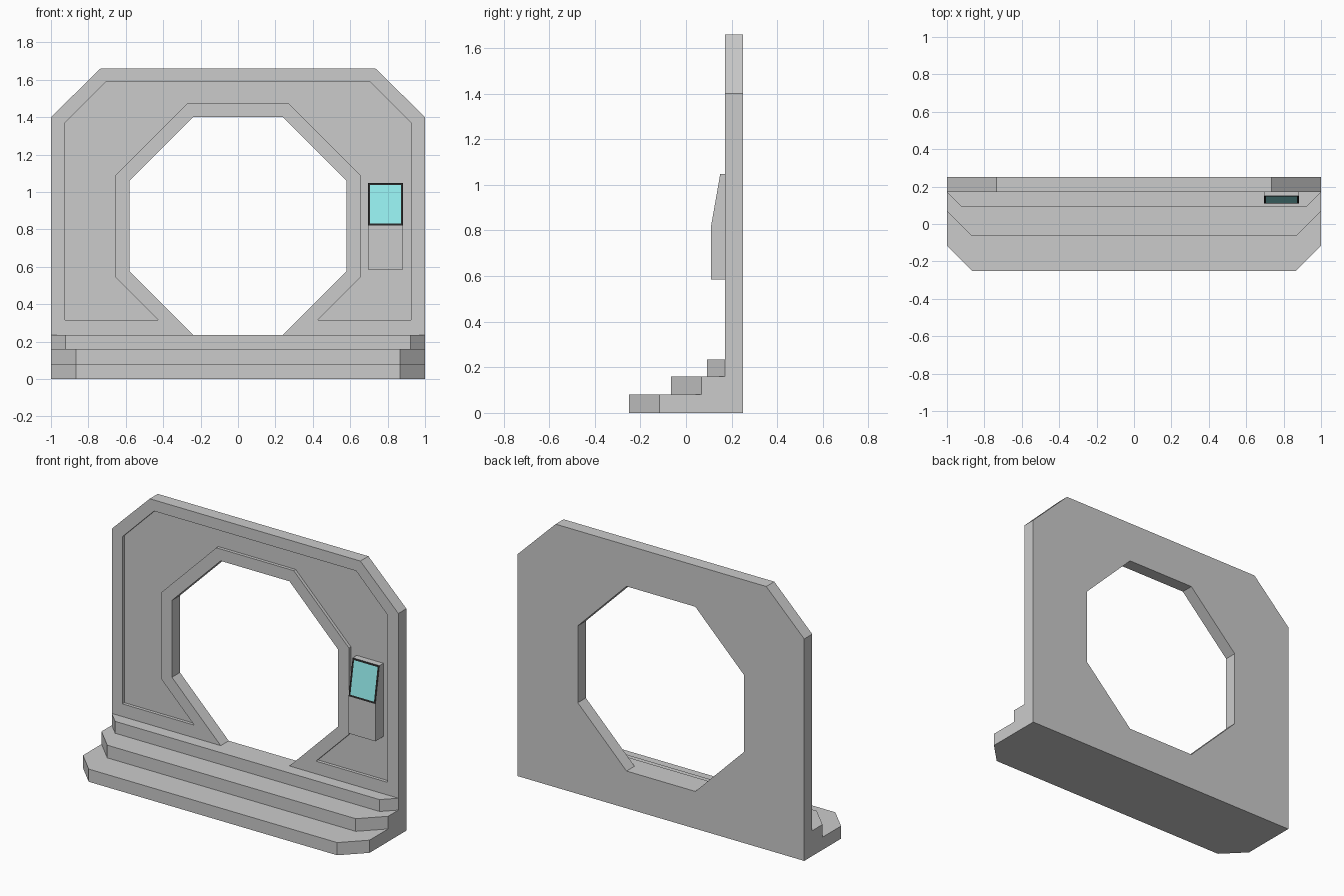
import bpy, bmesh
from mathutils import Vector

if "Cube" in bpy.data.objects:
    bpy.data.objects.remove(bpy.data.objects["Cube"])


def prism(name, pts, place, start, end):
    """Extrude a closed profile from start to end; place maps (u, v, depth) to xyz."""
    bm = bmesh.new()
    face = bm.faces.new([bm.verts.new(place(u, v, start)) for u, v in pts])
    ext = bmesh.ops.extrude_face_region(bm, geom=[face])
    moved = [g for g in ext["geom"] if isinstance(g, bmesh.types.BMVert)]
    shift = Vector(place(0, 0, end)) - Vector(place(0, 0, start))
    bmesh.ops.translate(bm, verts=moved, vec=shift)
    bmesh.ops.recalc_face_normals(bm, faces=bm.faces)
    mesh = bpy.data.meshes.new(name)
    bm.to_mesh(mesh)
    bm.free()
    obj = bpy.data.objects.new(name, mesh)
    bpy.context.collection.objects.link(obj)
    return obj


def mirrored(half):
    """Close a right-hand half profile with its reflection in x."""
    return half + [(-x, v) for x, v in reversed(half)]


def cut(target, cutter):
    mod = target.modifiers.new("cut", 'BOOLEAN')
    mod.operation, mod.solver, mod.object = 'DIFFERENCE', 'EXACT', cutter
    bpy.context.view_layer.objects.active = target
    bpy.ops.object.modifier_apply(modifier=mod.name)
    bpy.data.objects.remove(cutter)


def material(name, rgb):
    mat = bpy.data.materials.new(name)
    mat.diffuse_color = (*rgb, 1)
    mat.use_nodes = True
    mat.node_tree.nodes["Principled BSDF"].inputs["Base Color"].default_value = mat.diffuse_color
    return mat


def xz(u, v, d):
    return (u, d, v)


def xy(u, v, d):
    return (u, v, d)


def yz(u, v, d):
    return (d, u, v)


FRONT, BACK, RECESS = 0.17, 0.25, 0.19

# Wall with chamfered top corners
wall = prism("gate_wall", mirrored([(1, 0), (1, 1.4), (0.735, 1.66)]), xz, FRONT, BACK)

# Octagonal opening
cut(wall, prism("opening_cutter", mirrored(
    [(0.24, 0.235), (0.58, 0.575), (0.58, 1.06), (0.24, 1.4)]), xz, 0, 0.5))

# Shallow recessed panel running around the opening
cut(wall, prism("recess_cutter", mirrored(
    [(0.27, 1.475), (0.655, 1.09), (0.655, 0.545), (0.425, 0.315),
     (0.925, 0.315), (0.925, 1.37), (0.705, 1.59)]), xz, 0, RECESS))

# Three steps with chamfered front corners
for name, y, c, z0, z1 in (("lower_step", -0.25, 0.133, 0, 0.08),
                           ("middle_step", -0.065, 0.133, 0.08, 0.16),
                           ("upper_step", 0.093, 0.077, 0.16, 0.235)):
    prism(name, mirrored([(1 - c, y), (1, y + c), (1, FRONT)]), xy, z0, z1)

# Control console with a sloping screen
console = prism("control_console", [(RECESS, 0.585), (0.11, 0.585), (0.11, 0.82),
                                    (0.15, 1.047), (RECESS, 1.047)], yz, 0.695, 0.882)
console.data.materials.append(None)
console.data.materials.append(material("screen_bezel", (0.02, 0.02, 0.02)))
console.data.materials.append(material("screen_glow", (0.3, 0.85, 0.85)))
bm = bmesh.new()
bm.from_mesh(console.data)
screen = next(f for f in bm.faces if f.normal.y < -0.5 and f.normal.z > 0.1)
for f in bmesh.ops.inset_individual(bm, faces=[screen], thickness=0.016)["faces"]:
    f.material_index = 1
screen.material_index = 2
bm.to_mesh(console.data)
bm.free()
